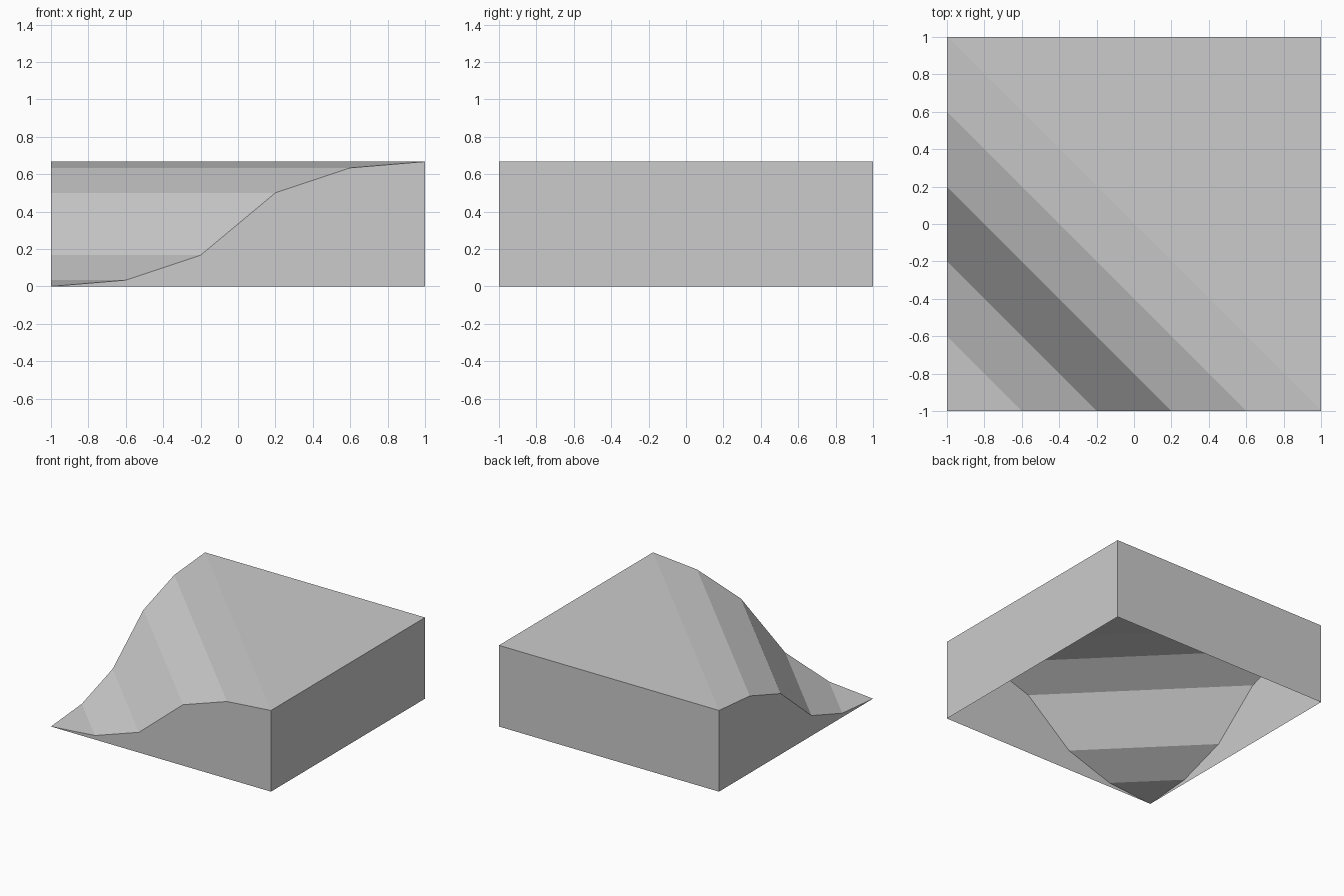
import bpy
import bmesh

cube = bpy.data.objects.get("Cube")
if cube:
    bpy.data.objects.remove(cube, do_unlink=True)

HEIGHT = 0.667
EASE = [0, 0.05, 0.25, 0.75, 0.95, 1]   # slope profile, low corner to crest

# Material
grey = bpy.data.materials.new("light grey")
grey.use_nodes = True
colour = (0.6, 0.6, 0.6, 1)
grey.diffuse_color = colour
grey.node_tree.nodes["Principled BSDF"].inputs["Base Color"].default_value = colour

bm = bmesh.new()

# Matching profiles along the front and left edges, sharing the low corner
front, left = [], []
for i, ease in enumerate(EASE):
    step, z = -1 + 0.4 * i, HEIGHT * ease
    front.append(bm.verts.new((step, -1, z)))
    left.append(bm.verts.new((-1, step, z)) if i else front[0])

# Remaining corners
back_top = bm.verts.new((1, 1, HEIGHT))
base_front = bm.verts.new((1, -1, 0))
base_back = bm.verts.new((1, 1, 0))
base_left = bm.verts.new((-1, 1, 0))

# Diagonal slope bands; the lowest one is a triangle
bm.faces.new((front[0], front[1], left[1]))
for i in range(1, len(EASE) - 1):
    bm.faces.new((front[i], front[i + 1], left[i + 1], left[i]))

# Flat crest and the four walls; the underside stays open
bm.faces.new((front[-1], back_top, left[-1]))
bm.faces.new([front[0], base_front] + front[:0:-1])
bm.faces.new(left + [base_left])
bm.faces.new((base_front, base_back, back_top, front[-1]))
bm.faces.new((base_back, base_left, left[-1], back_top))

mesh = bpy.data.meshes.new("corner_slope")
bm.to_mesh(mesh)
bm.free()
mesh.materials.append(grey)
slope = bpy.data.objects.new("corner_slope", mesh)
bpy.context.collection.objects.link(slope)
